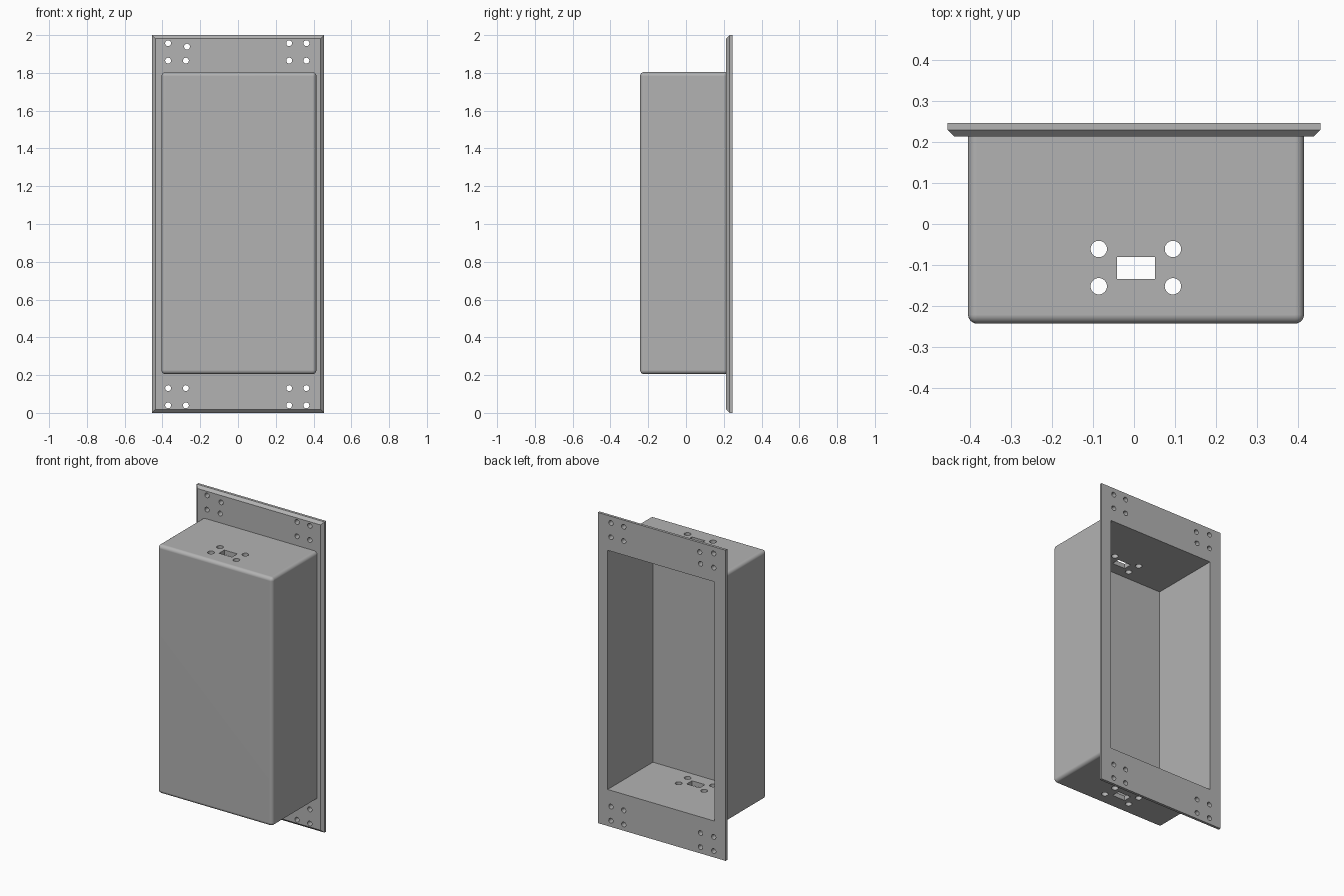
import bpy, bmesh, math
from mathutils import Matrix, Vector

cube = bpy.data.objects.get("Cube")
if cube:
    bpy.data.objects.remove(cube, do_unlink=True)

grey = bpy.data.materials.new("plain grey")
grey.use_nodes = True
colour = (0.45, 0.45, 0.45, 1)
grey.diffuse_color = colour
grey.node_tree.nodes["Principled BSDF"].inputs["Base Color"].default_value = colour


def add_object(name, bm):
    bmesh.ops.recalc_face_normals(bm, faces=bm.faces)
    mesh = bpy.data.meshes.new(name)
    bm.to_mesh(mesh)
    bm.free()
    mesh.materials.append(grey)
    obj = bpy.data.objects.new(name, mesh)
    bpy.context.collection.objects.link(obj)
    return obj


def add_block(bm, low, high):
    low, high = Vector(low), Vector(high)
    place = Matrix.Translation((low + high) / 2) @ Matrix.Diagonal((*(high - low), 1))
    return bmesh.ops.create_cube(bm, size=1, matrix=place)["verts"]


def add_pin(bm, centre, radius, length, turn=0):
    place = Matrix.Translation(centre) @ Matrix.Rotation(turn, 4, 'X')
    bmesh.ops.create_cone(bm, cap_ends=True, segments=32, radius1=radius,
                          radius2=radius, depth=length, matrix=place)


def combine(target, tool, operation):
    mod = target.modifiers.new(operation.title(), 'BOOLEAN')
    mod.operation, mod.solver, mod.object = operation, 'EXACT', tool
    bpy.ops.object.select_all(action='DESELECT')
    bpy.context.view_layer.objects.active = target
    target.select_set(True)
    bpy.ops.object.modifier_apply(modifier=mod.name)
    bpy.data.objects.remove(tool, do_unlink=True)


# Box body, rounded everywhere except where it meets the flange
bm = bmesh.new()
add_block(bm, (-0.405, -0.243, 0.205), (0.415, 0.23, 1.805))
edges = [e for e in bm.edges if min(v.co.y for v in e.verts) < 0]
bmesh.ops.bevel(bm, geom=edges, offset=0.022, segments=6, profile=0.5, affect='EDGES')
housing = add_object("recessed_housing", bm)

# Mounting flange with a chamfered front rim
bm = bmesh.new()
add_block(bm, (-0.455, 0.213, 0), (0.455, 0.247, 2))
edges = [e for e in bm.edges if all(v.co.y < 0.22 for v in e.verts)]
bmesh.ops.bevel(bm, geom=edges, offset=0.017, segments=1, affect='EDGES')
combine(housing, add_object("flange", bm), 'UNION')

# Cavity open at the back
bm = bmesh.new()
add_block(bm, (-0.375, -0.213, 0.235), (0.385, 0.4, 1.775))
combine(housing, add_object("cavity_cutter", bm), 'DIFFERENCE')

# Screw holes in the four flange corners, one of them slightly off
bm = bmesh.new()
for x in (-0.37, -0.276, 0.271, 0.362):
    for z in (0.04, 0.131, 1.865, 1.957):
        odd = x == -0.276 and z > 1.9
        centre = (-0.27, 0.23, 1.939) if odd else (x, 0.23, z)
        add_pin(bm, centre, 0.0155, 0.2, math.pi / 2)

# Cable slot and four holes through the top and bottom walls
for z in (0.22, 1.79):
    add_block(bm, (-0.041, -0.134, z - 0.1), (0.051, -0.08, z + 0.1))
    for x in (-0.086, 0.095):
        for y in (-0.152, -0.061):
            add_pin(bm, (x, y, z), 0.02, 0.2)
combine(housing, add_object("hole_cutter", bm), 'DIFFERENCE')

# Smooth fillets and holes, crisp edges elsewhere
bpy.ops.object.shade_smooth_by_angle(angle=math.radians(30))
weighted = housing.modifiers.new("Weighted normals", 'WEIGHTED_NORMAL')
weighted.keep_sharp = True
